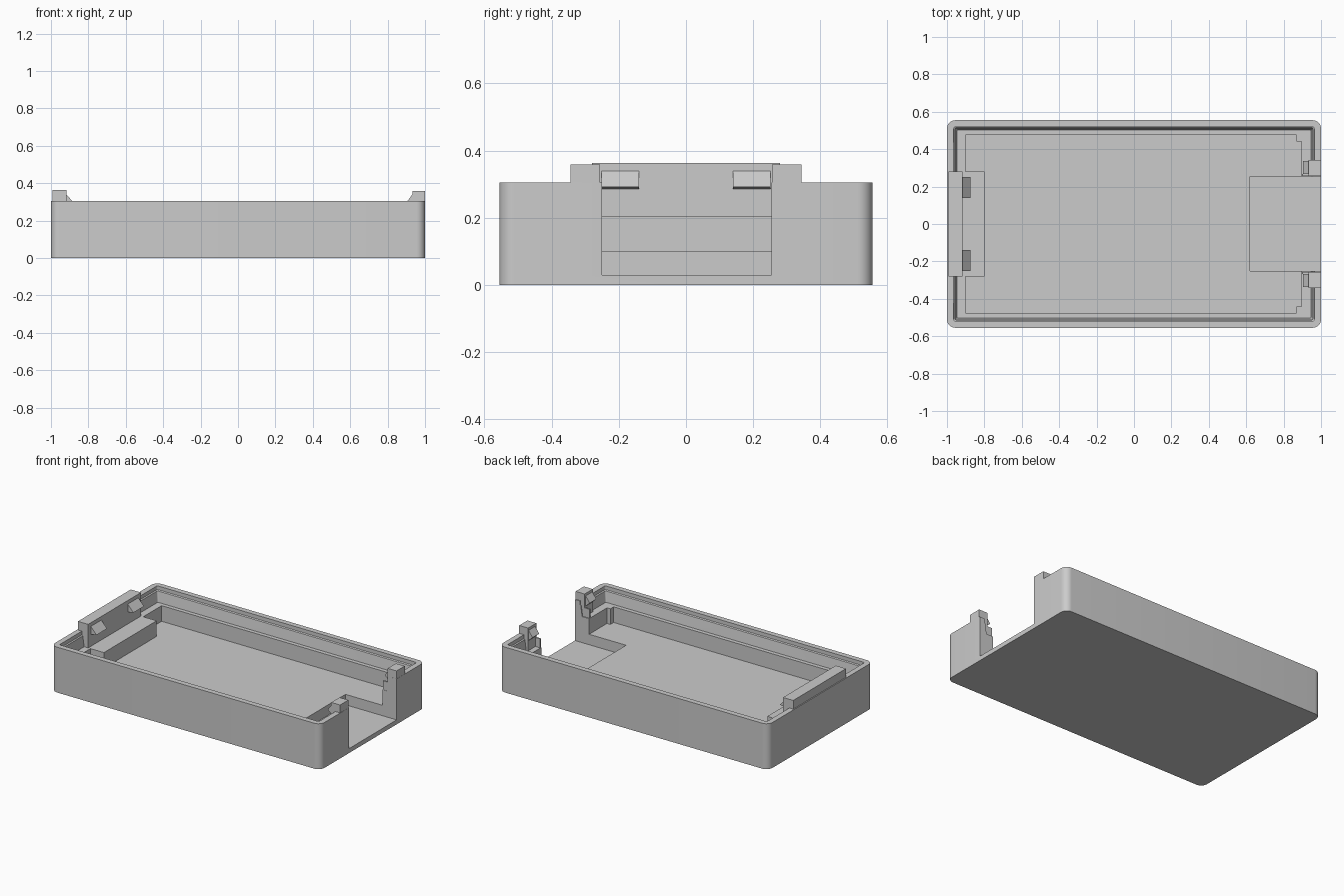
import bpy, bmesh, math

cube = bpy.data.objects.get("Cube")
if cube:
    bpy.data.objects.remove(cube, do_unlink=True)

grey = bpy.data.materials.new("light grey plastic")
grey.use_nodes = True
COLOUR = (0.6, 0.6, 0.6, 1)
grey.diffuse_color = COLOUR
grey.node_tree.nodes["Principled BSDF"].inputs["Base Color"].default_value = COLOUR

HALF_X, HALF_Y, RIM = 1.0, 0.555, 0.305
FLOOR, LEDGE, SLOT_FLOOR = 0.1, 0.205, 0.03


def loft(name, rings):
    """Closed solid through stacked rings that share a vertex count."""
    bm = bmesh.new()
    loops = [[bm.verts.new(p) for p in ring] for ring in rings]
    n = len(loops[0])
    bm.faces.new(loops[0])
    bm.faces.new(loops[-1])
    for a, b in zip(loops, loops[1:]):
        for i in range(n):
            j = (i + 1) % n
            bm.faces.new((a[i], a[j], b[j], b[i]))
    bmesh.ops.recalc_face_normals(bm, faces=bm.faces)
    mesh = bpy.data.meshes.new(name)
    bm.to_mesh(mesh)
    bm.free()
    mesh.materials.append(grey)
    obj = bpy.data.objects.new(name, mesh)
    bpy.context.collection.objects.link(obj)
    return obj


def box(name, x, y, z):
    return loft(name, [[(x[0], y[0], h), (x[1], y[0], h),
                        (x[1], y[1], h), (x[0], y[1], h)] for h in z])


def wedge(name, profile, y):
    """Side profile in x and z, drawn out along y."""
    return loft(name, [[(px, py, pz) for px, pz in profile] for py in y])


def rounded_ring(inset, z, radius, steps=8):
    ring = []
    for k, (sx, sy) in enumerate(((1, 1), (-1, 1), (-1, -1), (1, -1))):
        for i in range(steps + 1):
            a = (k + i / steps) * math.pi / 2
            ring.append((sx * (HALF_X - inset - radius) + radius * math.cos(a),
                         sy * (HALF_Y - inset - radius) + radius * math.sin(a), z))
    return ring


def cut(target, cutter):
    cutter.hide_render = True
    mod = target.modifiers.new("cut", "BOOLEAN")
    mod.operation, mod.solver, mod.object = "DIFFERENCE", "EXACT", cutter
    bpy.ops.object.select_all(action="DESELECT")
    bpy.context.view_layer.objects.active = target
    target.select_set(True)
    bpy.ops.object.modifier_apply(modifier=mod.name)
    bpy.data.objects.remove(cutter, do_unlink=True)


# Tray shell with rounded corners
tray = loft("tray_shell", [rounded_ring(0, 0, 0.045), rounded_ring(0, RIM, 0.045)])

# Upper opening: lip at the rim, then a steep wall down to the ledge
cut(tray, loft("upper_cutter", [
    rounded_ring(0.053, LEDGE, 0.006), rounded_ring(0.043, 0.275, 0.006),
    rounded_ring(0.036, 0.28, 0.01), rounded_ring(0.036, 0.4, 0.01)]))

# Deep well with two notched corners
outline = [(-0.9, -0.475), (0.87, -0.475), (0.87, -0.44), (0.895, -0.44),
           (0.895, 0.44), (0.87, 0.44), (0.87, 0.475), (-0.9, 0.475)]
cut(tray, loft("well_cutter", [[(x, y, z) for x, y in outline] for z in (FLOOR, 0.25)]))

# Open slot through the end wall
cut(tray, box("slot_cutter", (0.62, 1.1), (-0.25, 0.255), (SLOT_FLOOR, 0.5)))

bpy.ops.object.select_all(action="DESELECT")
tray.select_set(True)
bpy.context.view_layer.objects.active = tray
bpy.ops.object.shade_smooth_by_angle(angle=math.radians(30))

# Closed end: low step and tall clip wall
box("end_step", (-0.93, -0.8), (-0.28, 0.28), (FLOOR - 0.01, LEDGE))
box("clip_wall", (-0.993, -0.917), (-0.28, 0.28), (FLOOR - 0.01, 0.363))

# Mirrored hooks and latch posts
for side, label in ((1, "left"), (-1, "right")):
    wedge("clip_hook_" + label,
          [(-0.92, 0.342), (-0.875, 0.292), (-0.92, 0.285)],
          (side * 0.14, side * 0.252))
    box("latch_post_" + label, (0.933, 0.999),
        sorted((side * 0.256, side * 0.343)), (FLOOR, 0.358))
    wedge("latch_hook_" + label,
          [(0.936, 0.345), (0.903, 0.3), (0.936, 0.27)],
          (side * 0.268, side * 0.338))
    # Thin rib beside the slot
    box("latch_rib_" + label, (0.897, 0.94),
        sorted((side * 0.256, side * 0.266)), (FLOOR, 0.265))
